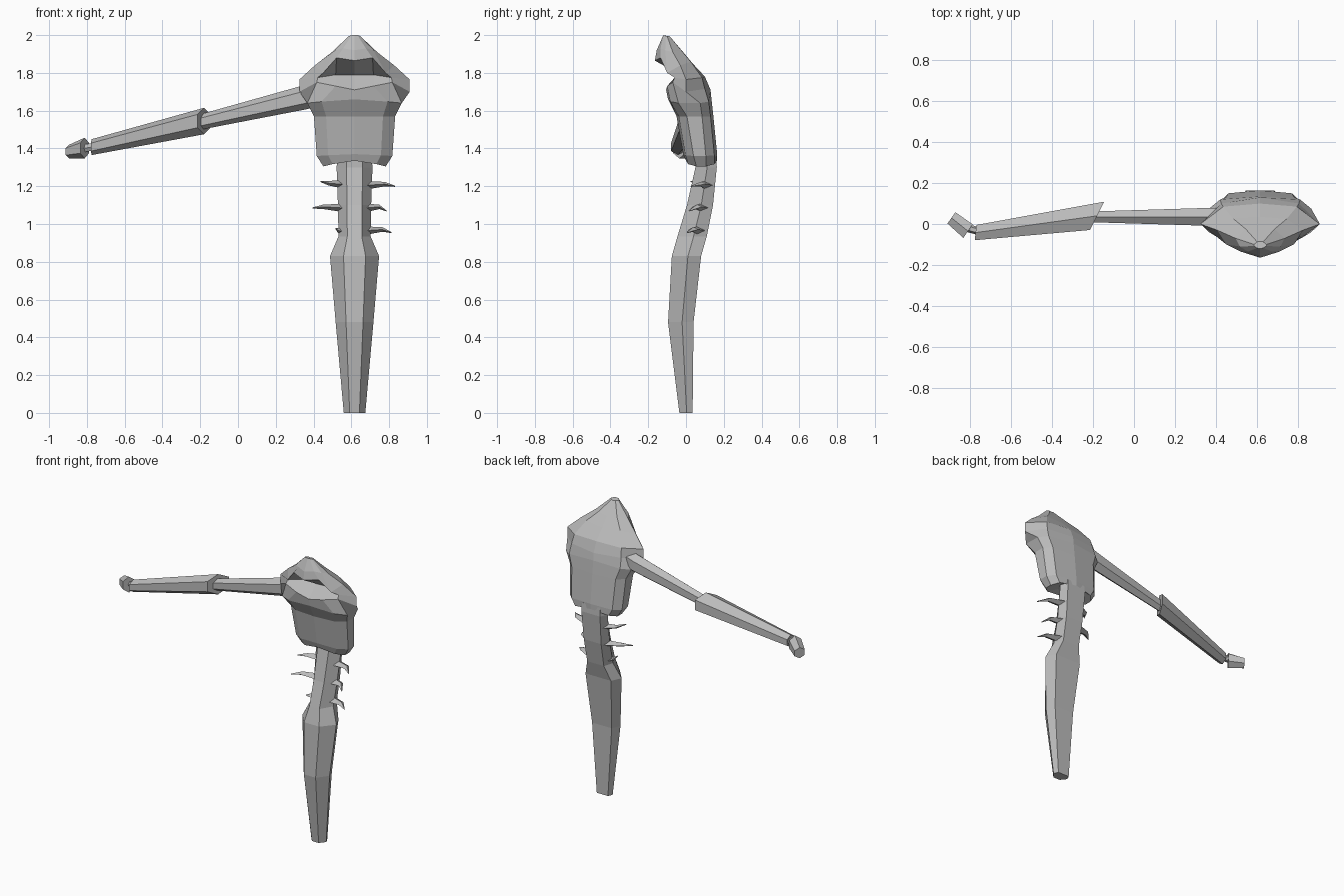
import bpy, bmesh, math

grey = bpy.data.materials.new("plain_grey")
grey.diffuse_color = (0.5, 0.5, 0.5, 1)
CX = 0.617  # centre line of the body


def loft(name, rings):
    """Skin a stack of equal-length point rings and cap both ends."""
    bm = bmesh.new()
    rows = [[bm.verts.new(p) for p in r] for r in rings]
    n = len(rows[0])
    for a, b in zip(rows, rows[1:]):
        for i in range(n):
            j = (i + 1) % n
            bm.faces.new((a[i], a[j], b[j], b[i]))
    bm.faces.new(rows[0][::-1])
    bm.faces.new(rows[-1])
    bmesh.ops.recalc_face_normals(bm, faces=bm.faces)
    me = bpy.data.meshes.new(name)
    bm.to_mesh(me)
    bm.free()
    me.materials.append(grey)
    ob = bpy.data.objects.new(name, me)
    bpy.context.collection.objects.link(ob)
    return ob


def mirrored(half):
    """Full ring from a half ring running front centre to back centre."""
    pts = half + [(-x, y, z) for x, y, z in half[-2:0:-1]]
    return [(CX + x, y, z) for x, y, z in pts]


def tube(name, sections, sides=6, turn=0.0):
    """Limb along x: each section is x, y, z, y radius, z radius, end slant."""
    rings = []
    for x, y, z, ry, rz, slant in sections:
        ring = []
        for i in range(sides):
            a = math.tau * i / sides + turn
            dy, dz = ry * math.cos(a), rz * math.sin(a)
            ring.append((x + slant * dy, y + dy, z + dz))
        rings.append(ring)
    return loft(name, rings)


# Tail and spine: hexagonal, narrow in front (z, half width, front y, back y)
spine = []
for z, w, yf, yb in [(0, .057, -.035, .035), (.48, .10, -.095, .04),
                     (.83, .13, -.075, .08), (.935, .085, -.045, .11),
                     (1.10, .088, .005, .143), (1.30, .095, .05, .163),
                     (1.36, .09, .05, .16)]:
    m = yf + .55 * (yb - yf)
    x = w * .45
    spine.append([(CX + s, y, z) for s, y in
                  [(-x, yf), (x, yf), (w, m), (w * .75, yb), (-w * .75, yb), (-w, m)]])
loft("tail_spine", spine)

# Torso rings: front z, side z, half width, front y, back y
body = []
for zf, zs, w, yf, yb in [(1.345, 1.33, .09, .04, .155), (1.335, 1.305, .165, .0, .165),
                          (1.37, 1.36, .20, -.015, .165), (1.57, 1.57, .215, -.05, .145),
                          (1.66, 1.64, .25, -.095, .135)]:
    zc = zf + .6 * (zs - zf)
    body.append(mirrored([(0, yf, zf), (w * .7, yf + .012, zc), (w, yf + .055, zs),
                          (w, yb - .06, zs), (w * .78, yb - .015, zc), (0, yb, zf)]))

# Head rings: jaw lip, recessed mouth, hood edge, hood, crown
head = [
    [(0, -.105, 1.71), (.10, -.10, 1.73), (.20, -.07, 1.75),
     (.292, 0, 1.70), (.19, .10, 1.715), (0, .13, 1.71)],
    [(0, -.03, 1.79), (.10, -.025, 1.79), (.195, -.06, 1.775),
     (.292, 0, 1.765), (.18, .085, 1.775), (0, .10, 1.78)],
    [(0, -.165, 1.865), (.095, -.135, 1.88), (.165, -.10, 1.80),
     (.21, -.03, 1.84), (.13, .025, 1.86), (0, .035, 1.85)],
    [(0, -.155, 1.92), (.06, -.135, 1.93), (.10, -.11, 1.92),
     (.12, -.07, 1.91), (.07, -.025, 1.92), (0, -.015, 1.91)],
    [(0, -.12, 2.0), (.015, -.118, 2.0), (.03, -.108, 1.995),
     (.03, -.10, 1.995), (.015, -.087, 1.995), (0, -.085, 1.99)],
]
loft("torso_and_hood", body + [mirrored(h) for h in head])

# Single outstretched arm
tube("upper_arm", [(.42, .035, 1.69, .05, .07, 0), (.35, .035, 1.67, .05, .065, 0),
                   (-.22, .035, 1.535, .03, .04, 0)], 6, math.pi / 6)
tube("forearm", [(-.18, .04, 1.545, .08, .07, .5), (-.775, -.042, 1.407, .043, .042, .1)],
     6, math.pi / 6)
tube("wrist", [(-.76, -.035, 1.41, .02, .023, 0), (-.85, -.01, 1.395, .02, .023, 0)])
tube("hand", [(-.812, -.035, 1.402, .038, .055, .7), (-.893, .03, 1.383, .032, .037, .7)],
     6, math.pi / 6)

# Curved rib spikes: side, height, tip reach, tip rise
for i, (s, z, reach, rise) in enumerate([(-1, 1.21, .18, .015), (-1, 1.085, .222, .0),
                                         (-1, .96, .10, .015), (1, 1.205, .215, -.005),
                                         (1, 1.085, .168, -.015), (1, .965, .195, -.01)]):
    y = .105 + (z - 1.21) * .17
    mid = .07 + .62 * (reach - .07)
    tube(f"rib_spike_{i + 1}",
         [(CX + s * .06, y, z, .042, .022, 0), (CX + s * mid, y - .025, z + .006, .025, .012, 0),
          (CX + s * reach, .01 + (z - 1.0) * .08, z + rise, .003, .003, 0)], 4)
